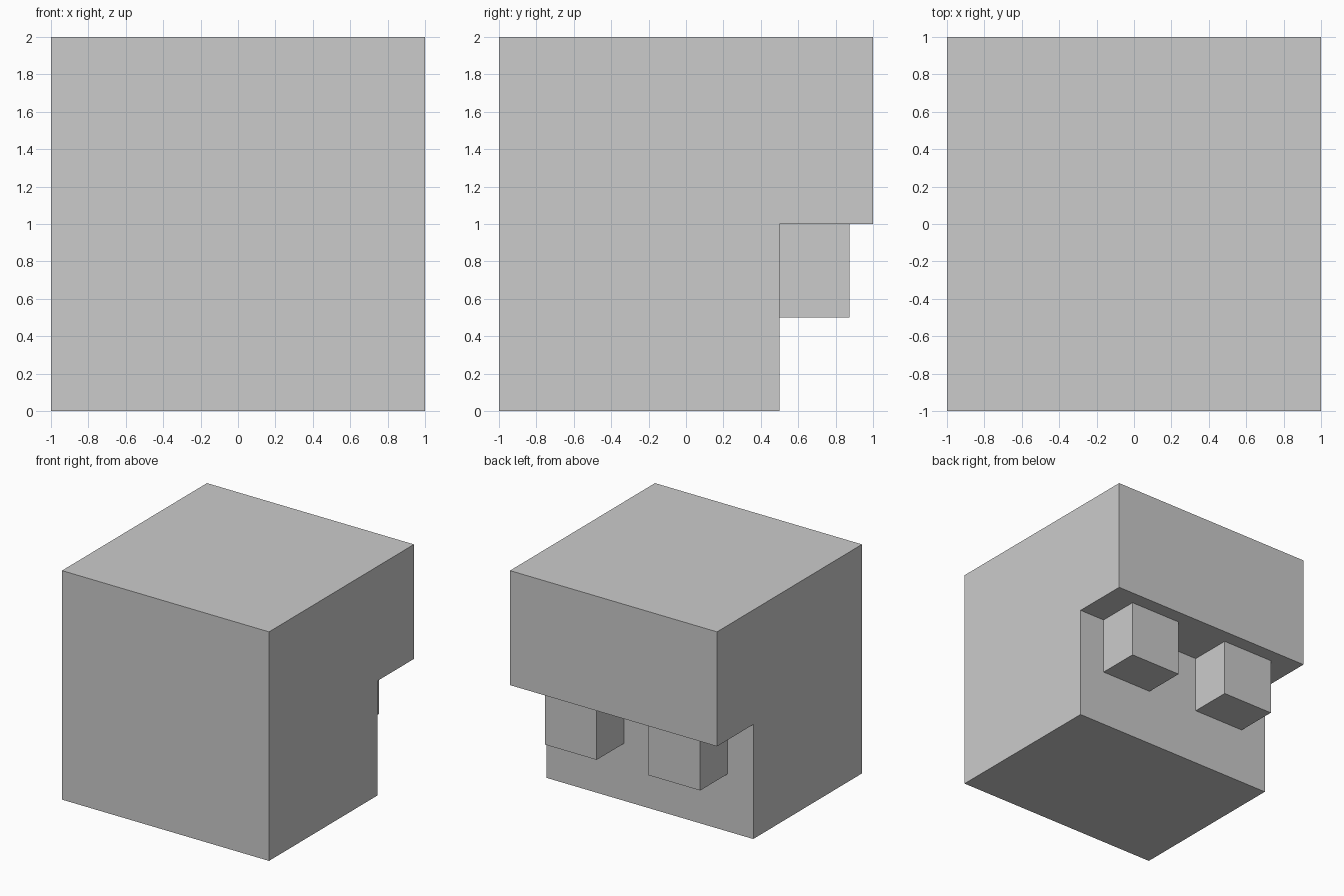
import bpy, bmesh

if "Cube" in bpy.data.objects:
    bpy.data.objects.remove(bpy.data.objects["Cube"])


def extrude_profile(name, profile, x0, x1):
    """Extrude a (y, z) outline along x into a closed solid."""
    bm = bmesh.new()
    face = bm.faces.new([bm.verts.new((x0, y, z)) for y, z in profile])
    ext = bmesh.ops.extrude_face_region(bm, geom=[face])
    verts = [v for v in ext["geom"] if isinstance(v, bmesh.types.BMVert)]
    bmesh.ops.translate(bm, verts=verts, vec=(x1 - x0, 0, 0))
    bmesh.ops.recalc_face_normals(bm, faces=bm.faces)
    mesh = bpy.data.meshes.new(name)
    bm.to_mesh(mesh)
    bm.free()
    obj = bpy.data.objects.new(name, mesh)
    bpy.context.collection.objects.link(obj)
    return obj


# Main block with a step cut out of the lower back
extrude_profile("stepped_block",
                [(-1, 0), (0.5, 0), (0.5, 1), (1, 1), (1, 2), (-1, 2)], -1, 1)

# Pair of brackets under the overhang
for side, x0 in (("left", -0.75), ("right", 0.25)):
    extrude_profile(f"{side}_bracket",
                    [(0.5, 0.5), (0.875, 0.5), (0.875, 1), (0.5, 1)], x0, x0 + 0.5)
